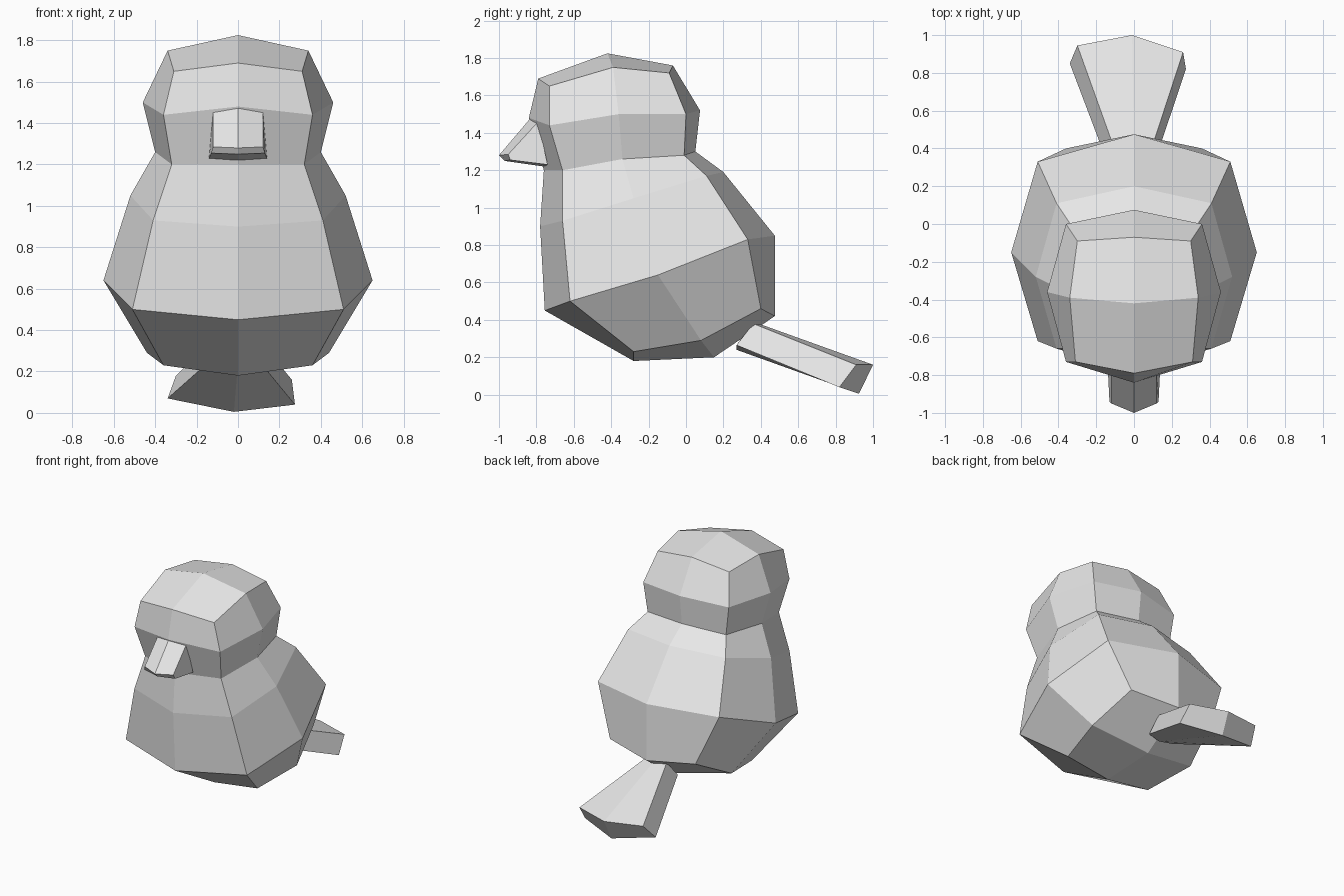
import bpy
import bmesh
from mathutils import Vector

# Remove the default object only
default = bpy.data.objects.get("Cube")
if default:
    bpy.data.objects.remove(default, do_unlink=True)


def make_material(name, colour):
    material = bpy.data.materials.new(name)
    material.use_nodes = True
    material.diffuse_color = colour
    for node in material.node_tree.nodes:
        if node.type == "BSDF_PRINCIPLED":
            node.inputs["Base Color"].default_value = colour
    return material


clay_grey = make_material("clay grey", (0.8, 0.8, 0.8, 1.0))


def mirrored_ring(front, front_corner, side, back_corner, back):
    """Eight points around the bird, given its left half from front to back."""
    half = [front_corner, side, back_corner]
    other = [(-x, y, z) for x, y, z in reversed(half)]
    return [(0, *front), *half, (0, *back), *other]


def cap_with_centre(bm, ring, centre):
    """Close an eight-sided ring with four quads meeting at a centre point."""
    middle = bm.verts.new(centre)
    count = len(ring)
    for i in range(0, count, 2):
        bm.faces.new((ring[i], ring[i + 1], ring[(i + 2) % count], middle))


def cap_with_strip(bm, ring):
    """Close a six-sided ring with two quads side by side."""
    a, b, c, d, e, f = ring
    bm.faces.new((a, b, e, f))
    bm.faces.new((b, c, d, e))


def loft(name, rings, centres=None):
    """Skin closed rings of equal size, cap both ends and keep flat faces."""
    bm = bmesh.new()
    loops = [[bm.verts.new(Vector(point)) for point in ring] for ring in rings]
    for lower, upper in zip(loops, loops[1:]):
        count = len(lower)
        for i in range(count):
            j = (i + 1) % count
            bm.faces.new((lower[i], lower[j], upper[j], upper[i]))
    for index, ring in enumerate((loops[0], loops[-1])):
        if centres:
            cap_with_centre(bm, ring, centres[index])
        else:
            cap_with_strip(bm, ring)
    bmesh.ops.recalc_face_normals(bm, faces=bm.faces[:])
    mesh = bpy.data.meshes.new(name)
    bm.to_mesh(mesh)
    bm.free()
    mesh.materials.append(clay_grey)
    part = bpy.data.objects.new(name, mesh)
    bpy.context.collection.objects.link(part)
    return part


# Rings shared by the body and the head
neck = mirrored_ring((-.76, 1.2), (.32, -.66, 1.2), (.4, -.34, 1.26),
                     (.33, -.01, 1.28), (.05, 1.3))

# Body: tilted belly, chest and neck rings
belly_bottom = mirrored_ring((-.28, .18), (.36, -.28, .23), (.44, .08, .29),
                             (.36, .4, .46), (.475, .42))
belly = mirrored_ring((-.755, .45), (.51, -.62, .5), (.65, -.15, .64),
                      (.51, .33, .83), (.475, .85))
chest = mirrored_ring((-.78, .9), (.41, -.66, .93), (.52, -.28, 1.05),
                      (.41, .11, 1.17), (.2, 1.19))
loft("body", [belly_bottom, belly, chest, neck],
     [(0, .15, .2), (0, -.35, 1.25)])

# Head: cheeks, brow and crown
cheeks = mirrored_ring((-.84, 1.48), (.36, -.73, 1.44), (.46, -.36, 1.5),
                       (.36, 0, 1.5), (.075, 1.52))
brow = mirrored_ring((-.79, 1.69), (.31, -.73, 1.65), (.34, -.39, 1.75),
                     (.3, -.09, 1.72), (-.07, 1.76))
loft("head", [neck, cheeks, brow], [(0, -.35, 1.25), (0, -.42, 1.825)])


def beak_ring(top_width, bottom_width, top_side, top_mid, bottom_side, bottom_mid):
    """Six points: top edge left to right, then bottom edge right to left."""
    return [(-top_width, *top_side), (0, *top_mid), (top_width, *top_side),
            (bottom_width, *bottom_side), (0, *bottom_mid), (-bottom_width, *bottom_side)]


# Beak: wide wedge sloping down to a blunt tip
beak_base = beak_ring(.12, .14, (-.79, 1.46), (-.83, 1.48), (-.74, 1.23), (-.76, 1.22))
beak_tip = beak_ring(.12, .13, (-.95, 1.285), (-1, 1.28), (-.94, 1.255), (-.97, 1.25))
loft("beak", [beak_base, beak_tip])

# Tail: flat fan, slightly uneven at its end
tail_base = [(-.09, .36, .385), (0, .36, .39), (.08, .36, .38),
             (.09, .27, .265), (0, .27, .24), (-.12, .27, .265)]
tail_end = [(-.3, .945, .18), (-.01, 1, .16), (.26, .91, .16),
            (.275, .82, .04), (-.02, .925, .005), (-.34, .85, .07)]
loft("tail", [tail_base, tail_end])
